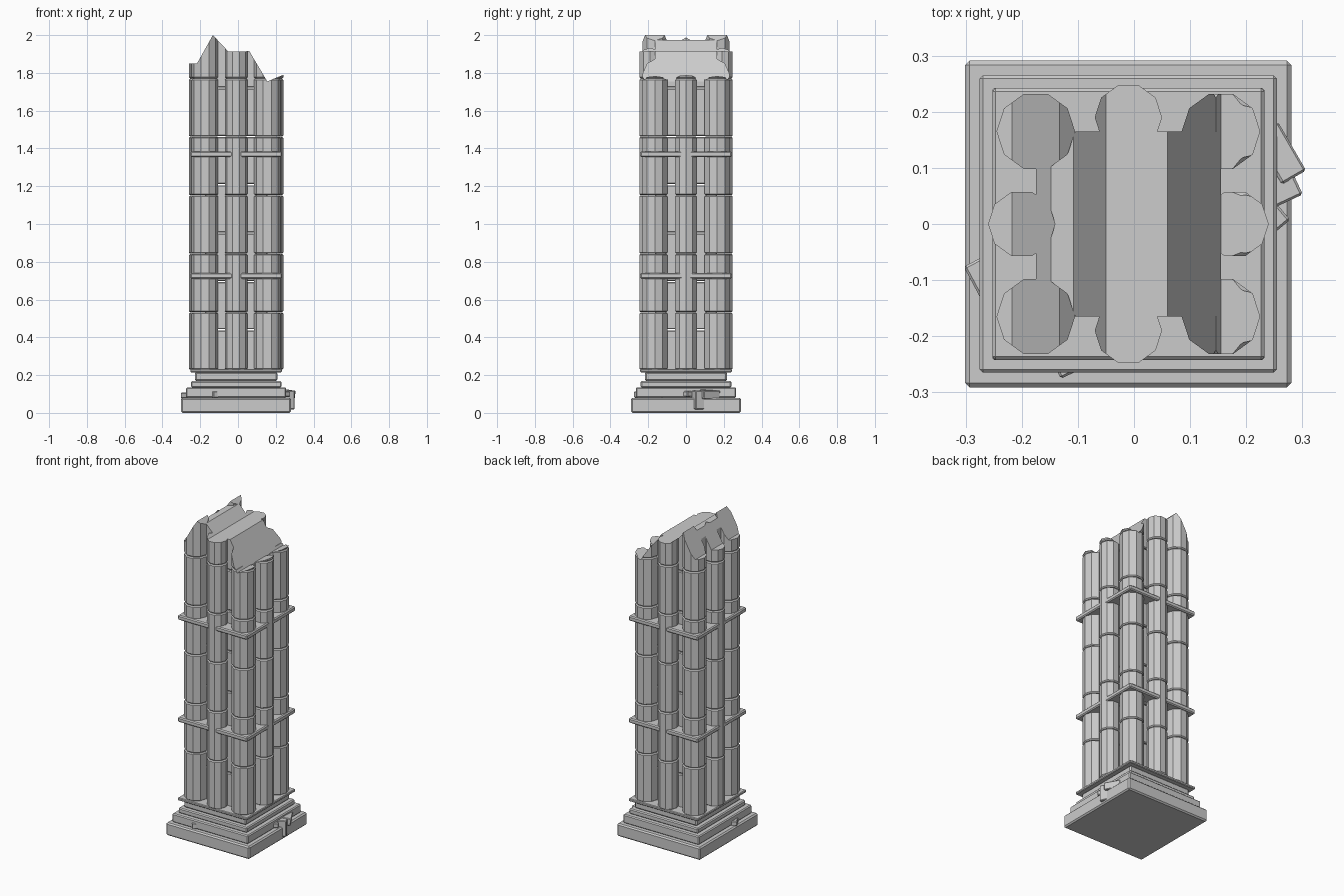
import bpy, bmesh
from math import radians
from mathutils import Matrix, Vector

if "Cube" in bpy.data.objects:
    bpy.data.objects.remove(bpy.data.objects["Cube"])

CX = -0.01          # column axis, the rubble shifts the overall bounds


def finish(bm, name):
    me = bpy.data.meshes.new(name)
    bm.to_mesh(me)
    bm.free()
    ob = bpy.data.objects.new(name, me)
    bpy.context.collection.objects.link(ob)
    return ob


def add_box(bm, loc, size, bevel=0.006, rot=0, tilt=0):
    tmp = bmesh.new()
    bmesh.ops.create_cube(tmp, size=1)
    bmesh.ops.scale(tmp, vec=size, verts=tmp.verts)
    if bevel:
        bmesh.ops.bevel(tmp, geom=tmp.edges[:], offset=bevel, segments=1, affect='EDGES')
    tmp.transform(Matrix.Translation(loc) @ Matrix.Rotation(radians(rot), 4, 'Z')
                  @ Matrix.Rotation(radians(tilt), 4, 'Y'))
    me = bpy.data.meshes.new("tmp")
    tmp.to_mesh(me)
    tmp.free()
    bm.from_mesh(me)
    bpy.data.meshes.remove(me)


def slab(name, z0, z1, half, bevel=0.006):
    bm = bmesh.new()
    add_box(bm, (CX, 0, (z0 + z1) / 2), (half * 2, half * 2, z1 - z0), bevel)
    return finish(bm, name)


def drums(name, x, y, r, spans):
    # stack of ten-sided stone drums with chamfered ends
    bm = bmesh.new()
    for z0, z1 in spans:
        tmp = bmesh.new()
        bmesh.ops.create_cone(tmp, cap_ends=True, segments=10, radius1=r, radius2=r, depth=z1 - z0)
        rims = [e for e in tmp.edges if abs(e.verts[0].co.z - e.verts[1].co.z) < 1e-5]
        bmesh.ops.bevel(tmp, geom=rims, offset=0.006, segments=1, affect='EDGES')
        tmp.transform(Matrix.Translation((x, y, (z0 + z1) / 2)) @ Matrix.Rotation(radians(90), 4, 'Z'))
        me = bpy.data.meshes.new("tmp")
        tmp.to_mesh(me)
        tmp.free()
        bm.from_mesh(me)
        bpy.data.meshes.remove(me)
    return finish(bm, name)


# stepped base
slab("base_plinth", 0.0, 0.08, 0.291, 0.008)
slab("base_step_lower", 0.08, 0.135, 0.265)
slab("base_step_middle", 0.135, 0.168, 0.24)
slab("base_step_upper", 0.168, 0.217, 0.218, 0.008)
slab("base_cap", 0.215, 0.232, 0.2425, 0.004)

# square binding bands
slab("band_lower", 0.71, 0.74, 0.2425)
slab("band_upper", 1.355, 1.385, 0.2425)

# broken-top cutter: jagged profile swept front to back
profile = [(-0.4, 1.848), (-0.217, 1.85), (-0.133, 2.0), (-0.05, 1.912), (0.06, 1.915),
           (0.155, 1.755), (0.4, 1.855), (0.4, 2.4), (-0.4, 2.4)]
bm = bmesh.new()
face = bm.faces.new([bm.verts.new((x, -0.5, z)) for x, z in profile])
ext = bmesh.ops.extrude_face_region(bm, geom=[face])
bmesh.ops.translate(bm, vec=(0, 1, 0), verts=[v for v in ext["geom"] if isinstance(v, bmesh.types.BMVert)])
bmesh.ops.recalc_face_normals(bm, faces=bm.faces)
cutter = finish(bm, "break_cutter")
cutter.hide_render = True


def break_top(ob):
    m = ob.modifiers.new("break", 'BOOLEAN')
    m.operation = 'DIFFERENCE'
    m.solver = 'EXACT'
    m.object = cutter
    bpy.context.view_layer.objects.active = ob
    bpy.ops.object.modifier_apply(modifier="break")


# inner core of stacked blocks
H, G = 0.256, 0.006
bm = bmesh.new()
for i in range(7):
    z0 = 0.187 + i * H if i else 0.22
    z1 = 0.187 + (i + 1) * H - G
    add_box(bm, (CX, 0, (z0 + z1) / 2), (0.33, 0.33, z1 - z0), 0.005)
break_top(finish(bm, "core_blocks"))

# eight shafts around the core
joints = [0.228, 0.532, 0.842, 1.152, 1.462, 1.77, 2.1]
spans = [(a + 0.001, b - 0.001) for a, b in zip(joints, joints[1:])]
for i in (-1, 0, 1):
    for j in (-1, 0, 1):
        if i == 0 and j == 0:
            continue
        corner = i and j
        d, r = (0.165, 0.07) if corner else (0.19, 0.06)
        break_top(drums("corner_shaft" if corner else "side_shaft", CX + i * d, j * d, r, spans))
bpy.data.objects.remove(cutter)

# fallen stone fragments lodged in the base
rubble = [((0.258, 0.125, 0.098), (0.05, 0.10, 0.045), 30, 8),
          ((0.262, 0.065, 0.068), (0.06, 0.055, 0.10), 25, 0),
          ((0.25, 0.01, 0.10), (0.04, 0.04, 0.03), 40, 0),
          ((0.235, -0.125, 0.10), (0.03, 0.03, 0.04), 35, 0),
          ((-0.268, -0.10, 0.092), (0.04, 0.075, 0.03), 28, 0),
          ((-0.25, -0.205, 0.095), (0.03, 0.03, 0.03), 20, 0),
          ((-0.12, -0.257, 0.097), (0.035, 0.025, 0.035), 25, 0)]
bm = bmesh.new()
for loc, size, rot, tilt in rubble:
    add_box(bm, Vector(loc), size, 0.004, rot, tilt)
finish(bm, "rubble")
